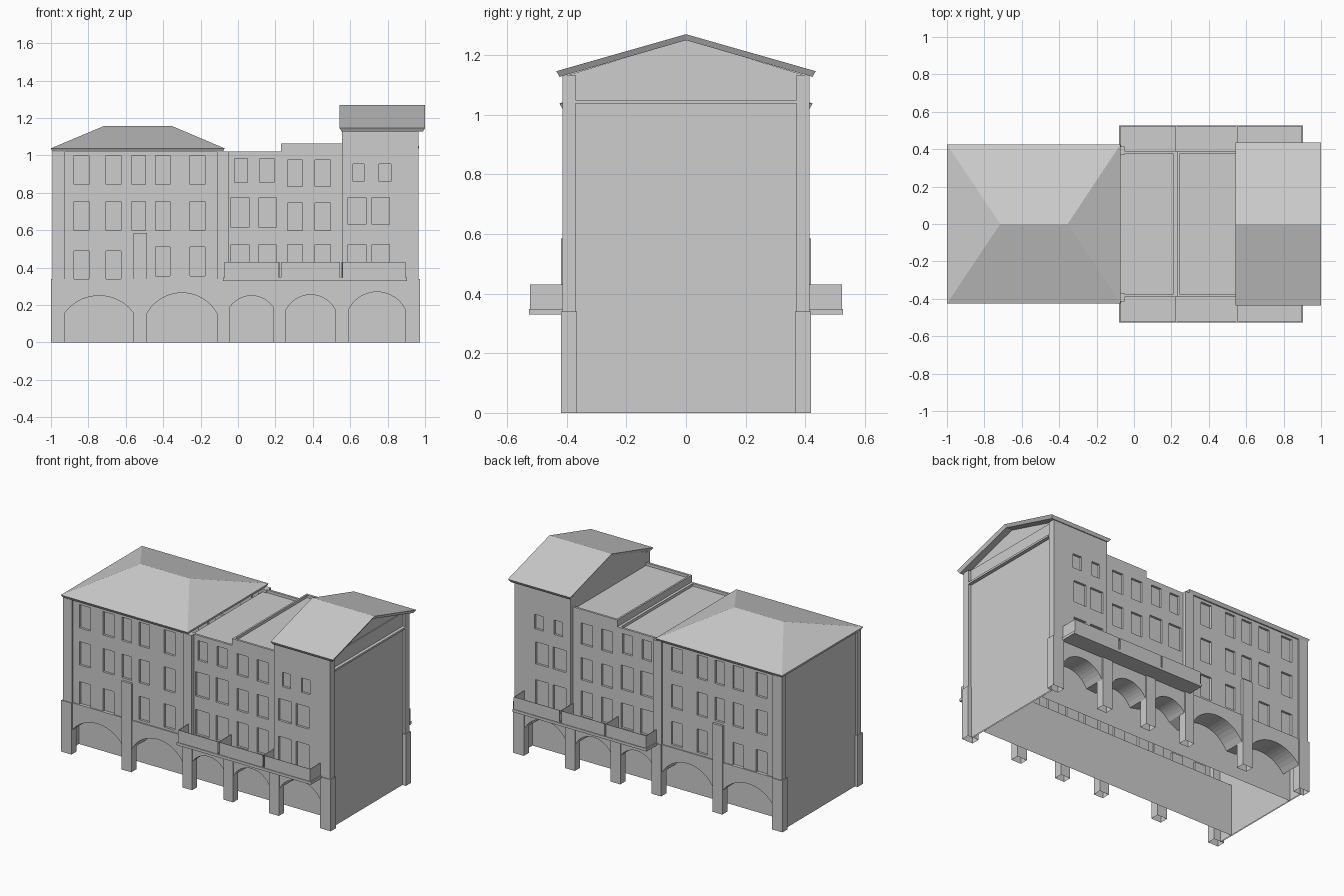
import bpy, bmesh, math

cube = bpy.data.objects.get("Cube")
if cube:
    bpy.data.objects.remove(cube, do_unlink=True)

# One plain plaster colour
GREY = (0.61, 0.61, 0.61, 1.0)
plaster = bpy.data.materials.new("light_grey_plaster")
plaster.use_nodes = True
plaster.diffuse_color = GREY
for node in plaster.node_tree.nodes:
    if node.type == 'BSDF_PRINCIPLED':
        node.inputs["Base Color"].default_value = GREY


def finish(name, bm, mirror=False):
    """Turn a bmesh into an object, open at the ground, optionally mirrored front to back."""
    bmesh.ops.recalc_face_normals(bm, faces=bm.faces)
    ground = [f for f in bm.faces if all(abs(v.co.z) < 1e-4 for v in f.verts)]
    bmesh.ops.delete(bm, geom=ground, context='FACES_ONLY')
    mesh = bpy.data.meshes.new(name)
    bm.to_mesh(mesh)
    bm.free()
    mesh.materials.append(plaster)
    obj = bpy.data.objects.new(name, mesh)
    bpy.context.collection.objects.link(obj)
    if mirror:
        mod = obj.modifiers.new("front_to_back", 'MIRROR')
        mod.use_axis = (False, True, False)
        mod.use_mirror_merge = False


def prism(name, points, axis, a, b, mirror=False):
    """Extrude a profile along x (profile y, z) or y (profile x, z)."""
    bm = bmesh.new()
    place = (lambda p: (a, p[0], p[1])) if axis == 'x' else (lambda p: (p[0], a, p[1]))
    face = bm.faces.new([bm.verts.new(place(p)) for p in points])
    new = bmesh.ops.extrude_face_region(bm, geom=[face], use_keep_orig=True)["geom"]
    move = (b - a, 0, 0) if axis == 'x' else (0, b - a, 0)
    bmesh.ops.translate(bm, vec=move, verts=[v for v in new if isinstance(v, bmesh.types.BMVert)])
    finish(name, bm, mirror)


def box(name, x, y, z, mirror=False):
    profile = [(x[0], z[0]), (x[1], z[0]), (x[1], z[1]), (x[0], z[1])]
    prism(name, profile, 'y', y[0], y[1], mirror)


def facade(name, x, y, z, windows, depth=0.015):
    """Thin wall with recessed windows, each given as (x0, x1, z0, z1)."""
    bm = bmesh.new()
    xs = sorted(set(x) | {v for w in windows for v in w[:2]})
    zs = sorted(set(z) | {v for w in windows for v in w[2:]})
    grid = [[bm.verts.new((px, y, pz)) for pz in zs] for px in xs]
    panes = []
    for i in range(len(xs) - 1):
        for j in range(len(zs) - 1):
            face = bm.faces.new((grid[i][j], grid[i + 1][j], grid[i + 1][j + 1], grid[i][j + 1]))
            cx, cz = (xs[i] + xs[i + 1]) / 2, (zs[j] + zs[j + 1]) / 2
            if any(w[0] < cx < w[1] and w[2] < cz < w[3] for w in windows):
                panes.append(face)
    new = bmesh.ops.extrude_face_region(bm, geom=panes)["geom"]
    bmesh.ops.translate(bm, vec=(0, depth, 0), verts=[v for v in new if isinstance(v, bmesh.types.BMVert)])
    old = [f for f in panes if f.is_valid]
    if old:
        bmesh.ops.delete(bm, geom=old, context='FACES')
    finish(name, bm, True)


def rows(columns, levels):
    return [c + l for c in columns for l in levels]


BASE = 0.34      # top of the arcade storey
PIER = -0.365    # back plane of the piers
BACK = -0.27     # recessed wall behind the arcade

# Arcade: five segmental vaults cut from below, resting on the piers
arches = [(-0.925, -0.56, 0.16, 0.25), (-0.487, -0.112, 0.155, 0.265),
          (-0.043, 0.187, 0.19, 0.25), (0.257, 0.52, 0.175, 0.255),
          (0.593, 0.893, 0.18, 0.27)]
outline = [(-0.925, BASE), (0.893, BASE)]
for x0, x1, spring, top in reversed(arches):
    half, rise, mid = (x1 - x0) / 2, top - spring, (x0 + x1) / 2
    radius = (half ** 2 + rise ** 2) / (2 * rise)
    for k in range(17):
        dx = half * (1 - k / 8)
        outline.append((mid + dx, top - radius + math.sqrt(radius ** 2 - dx ** 2)))
prism("arcade_vaults", outline, 'y', -0.412, BACK, True)
box("arcade_back_wall", (-0.975, 0.935), (BACK, BACK + 0.005), (0, BASE), True)

# Piers in front of the arcade; the second one runs on up as a buttress
edges = [-1.0] + [e for a in arches for e in a[:2]] + [0.973]
for n in range(0, len(edges), 2):
    box("arcade_pier", edges[n:n + 2], (-0.42, PIER), (0, BASE), True)
box("buttress", edges[2:4], (-0.42, -0.395), (BASE, 0.585), True)

# Left block
cols = [(-0.877, -0.797), (-0.706, -0.626), (-0.567, -0.495), (-0.44, -0.364), (-0.257, -0.176)]
wins = rows(cols, [(0.845, 1.0), (0.6, 0.755)])
wins += rows(cols[:2], [(0.34, 0.49)]) + rows(cols[3:], [(0.355, 0.51)])
facade("left_block_facade", (-0.925, -0.112), -0.405, (BASE - 0.01, 1.02), wins)
box("left_corner_pilaster", (-0.992, -0.925), (-0.415, -0.37), (BASE, 1.02), True)
box("inner_pilaster", (-0.112, -0.05), (-0.415, -0.37), (BASE, 1.02), True)
box("left_end_wall", (-0.982, -0.975), (-0.37, 0.37), (0, 1.02))

# Middle blocks, the second a little taller
wide = [(-0.037, 0.059), (0.112, 0.203)]
facade("middle_low_facade", (-0.05, 0.23), -0.39, (BASE - 0.01, 1.02),
       rows(wide, [(0.615, 0.775), (0.36, 0.525)]) + rows([(-0.02, 0.05), (0.118, 0.193)], [(0.855, 0.985)]))
facade("middle_high_facade", (0.23, 0.555), -0.39, (BASE - 0.01, 1.065),
       rows([(0.265, 0.345), (0.413, 0.495)], [(0.835, 0.975), (0.6, 0.745), (0.36, 0.525)]))

# Flat roofs with parapet rims
for x0, x1, top in [(-0.08, 0.23, 1.02), (0.23, 0.555, 1.065)]:
    box("flat_roof", (x0, x1), (-0.385, 0.385), (top - 0.025, top - 0.018))
    box("parapet_rim", (x0, x1), (-0.39, -0.375), (top - 0.03, top), True)
box("roof_divider", (0.23, 0.242), (-0.39, 0.39), (0.98, 1.065))
box("roof_low_divider", (0.212, 0.23), (-0.39, 0.39), (0.98, 1.02))

# Tower block
facade("tower_facade", (0.575, 0.93), -0.415, (BASE - 0.01, 1.134),
       rows([(0.588, 0.684), (0.717, 0.81)], [(0.63, 0.775), (0.36, 0.525)])
       + rows([(0.615, 0.674), (0.754, 0.818)], [(0.86, 0.955)]))
box("tower_left_edge", (0.555, 0.575), (-0.415, -0.37), (BASE, 1.134), True)
box("tower_right_edge", (0.93, 0.965), (-0.415, -0.37), (BASE, 1.134), True)
for name, x0, x1, bottom in [("tower_left_gable", 0.557, 0.565, 0.98), ("tower_right_gable", 0.935, 0.943, 0)]:
    prism(name, [(-0.37, bottom), (0.37, bottom), (0.37, 1.128), (0.413, 1.128),
                 (0, 1.252), (-0.413, 1.128), (-0.37, 1.128)], 'x', x0, x1)
box("right_end_panel", (0.937, 0.948), (-0.37, 0.37), (0, 1.035))
box("right_end_beam", (0.937, 0.948), (-0.37, 0.37), (1.05, 1.138))
box("right_end_ledge", (0.937, 0.969), (-0.37, 0.37), (1.037, 1.05))

# Tower gable roof, its edges splayed outwards towards the top
bm = bmesh.new()
sides = []
for x, inset in [(0.543, 0.012), (1.0, -0.012)]:
    points = [(x, -0.435, 1.146), (x, 0, 1.27), (x, 0.435, 1.146),
              (x + inset, 0.424, 1.127), (x + inset, 0, 1.25), (x + inset, -0.424, 1.127)]
    sides.append([bm.verts.new(p) for p in points])
a, b = sides
for i in range(6):
    j = (i + 1) % 6
    bm.faces.new((a[i], a[j], b[j], b[i]))
for side in sides:
    bm.faces.new((side[0], side[1], side[4], side[5]))
    bm.faces.new((side[1], side[2], side[3], side[4]))
finish("tower_roof", bm)

# Hipped roof with a splayed eave, built as stacked rings
bm = bmesh.new()
rings = []
for x0, x1, y, z in [(-0.99, -0.082, 0.413, 1.018), (-1.0, -0.072, 0.425, 1.038)]:
    rings.append([bm.verts.new(p) for p in ((x0, -y, z), (x1, -y, z), (x1, y, z), (x0, y, z))])
low, high = rings
ridge_l, ridge_r = bm.verts.new((-0.715, 0, 1.158)), bm.verts.new((-0.355, 0, 1.158))
bm.faces.new(low)
for i in range(4):
    j = (i + 1) % 4
    bm.faces.new((low[i], low[j], high[j], high[i]))
bm.faces.new((high[0], high[1], ridge_r, ridge_l))
bm.faces.new((high[1], high[2], ridge_r))
bm.faces.new((high[2], high[3], ridge_l, ridge_r))
bm.faces.new((high[3], high[0], ridge_l))
finish("hipped_roof", bm)

# Balcony: slab, three thin front panels and thin cross walls
box("balcony_slab", (-0.08, 0.903), (-0.527, -0.385), (0.33, 0.348), True)
for x0, x1 in [(-0.073, 0.218), (0.23, 0.545), (0.56, 0.895)]:
    box("balcony_panel", (x0, x1), (-0.523, -0.52), (0.348, 0.43), True)
for x in (-0.073, 0.222, 0.55, 0.892):
    box("balcony_cross_wall", (x, x + 0.003), (-0.523, -0.385), (0.348, 0.43), True)
